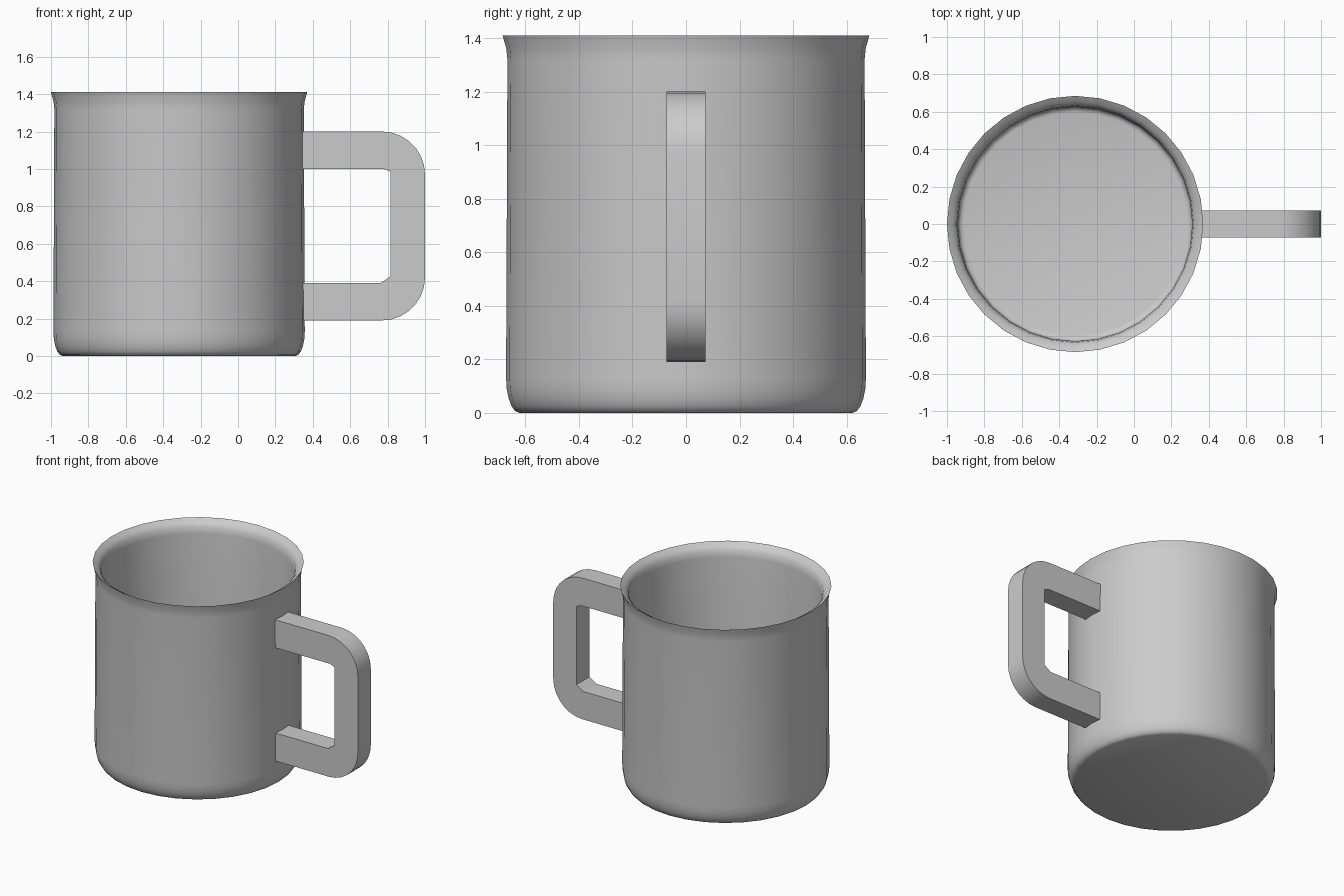
import bpy, bmesh
from math import pi, sin, cos
from mathutils import Vector, Matrix

cube = bpy.data.objects.get("Cube")
if cube:
    bpy.data.objects.remove(cube, do_unlink=True)

CUP_X = -0.315
SIDES = 32


def add_object(name, bm, angle):
    bmesh.ops.recalc_face_normals(bm, faces=bm.faces)
    mesh = bpy.data.meshes.new(name)
    bm.to_mesh(mesh)
    bm.free()
    obj = bpy.data.objects.new(name, mesh)
    bpy.context.collection.objects.link(obj)
    bpy.ops.object.select_all(action='DESELECT')
    obj.select_set(True)
    bpy.context.view_layer.objects.active = obj
    bpy.ops.object.shade_smooth_by_angle(angle=angle)
    return obj


def arc(cx, cz, rx, rz, start, end, steps):
    angles = [start + (end - start) * i / steps for i in range(steps + 1)]
    return [(cx + rx * cos(a), cz + rz * sin(a)) for a in angles]


def lathe(profile):
    bm = bmesh.new()
    verts = [bm.verts.new((r, 0, z)) for r, z in profile]
    edges = [bm.edges.new(pair) for pair in zip(verts, verts[1:])]
    bmesh.ops.spin(bm, geom=verts + edges, cent=(0, 0, 0), axis=(0, 0, 1),
                   angle=2 * pi, steps=SIDES)
    bmesh.ops.remove_doubles(bm, verts=bm.verts, dist=0.0005)
    return bm


# Cup: rounded base, flared thin rim, hollow inside
outside = arc(0.622, 0.13, 0.05, 0.13, -pi / 2, 0, 5)
flare = [(0.667, 1.32), (0.671, 1.36), (0.685, 1.41)]
inside = [(0.652, 1.39), (0.633, 1.365), (0.627, 1.32), (0.627, 0.10)]
floor = arc(0.597, 0.08, 0.03, 0.03, 0, -pi / 2, 3)
cup_mesh = lathe([(0, 0)] + outside + flare + inside + floor + [(0, 0.05)])
cup = add_object("cup", cup_mesh, pi / 4)
cup.location.x = CUP_X

# Handle: flat D-shaped bar with rounded outer and clipped inner corners
outline = [(0.335, 0.19)]
outline += arc(0.77, 0.42, 0.23, 0.23, -pi / 2, 0, 7)
outline += arc(0.77, 0.97, 0.23, 0.23, 0, pi / 2, 7)
outline += [(0.335, 1.20), (0.335, 1.0), (0.78, 1.0), (0.815, 0.985),
            (0.815, 0.425), (0.762, 0.39), (0.335, 0.39)]
bm = bmesh.new()
side = bm.faces.new([bm.verts.new((x, -0.073, z)) for x, z in outline])
extruded = bmesh.ops.extrude_face_region(bm, geom=[side], use_keep_orig=True)
moved = [g for g in extruded["geom"] if isinstance(g, bmesh.types.BMVert)]
bmesh.ops.translate(bm, verts=moved, vec=Vector((0, 0.146, 0)))
add_object("handle", bm, pi / 6)
